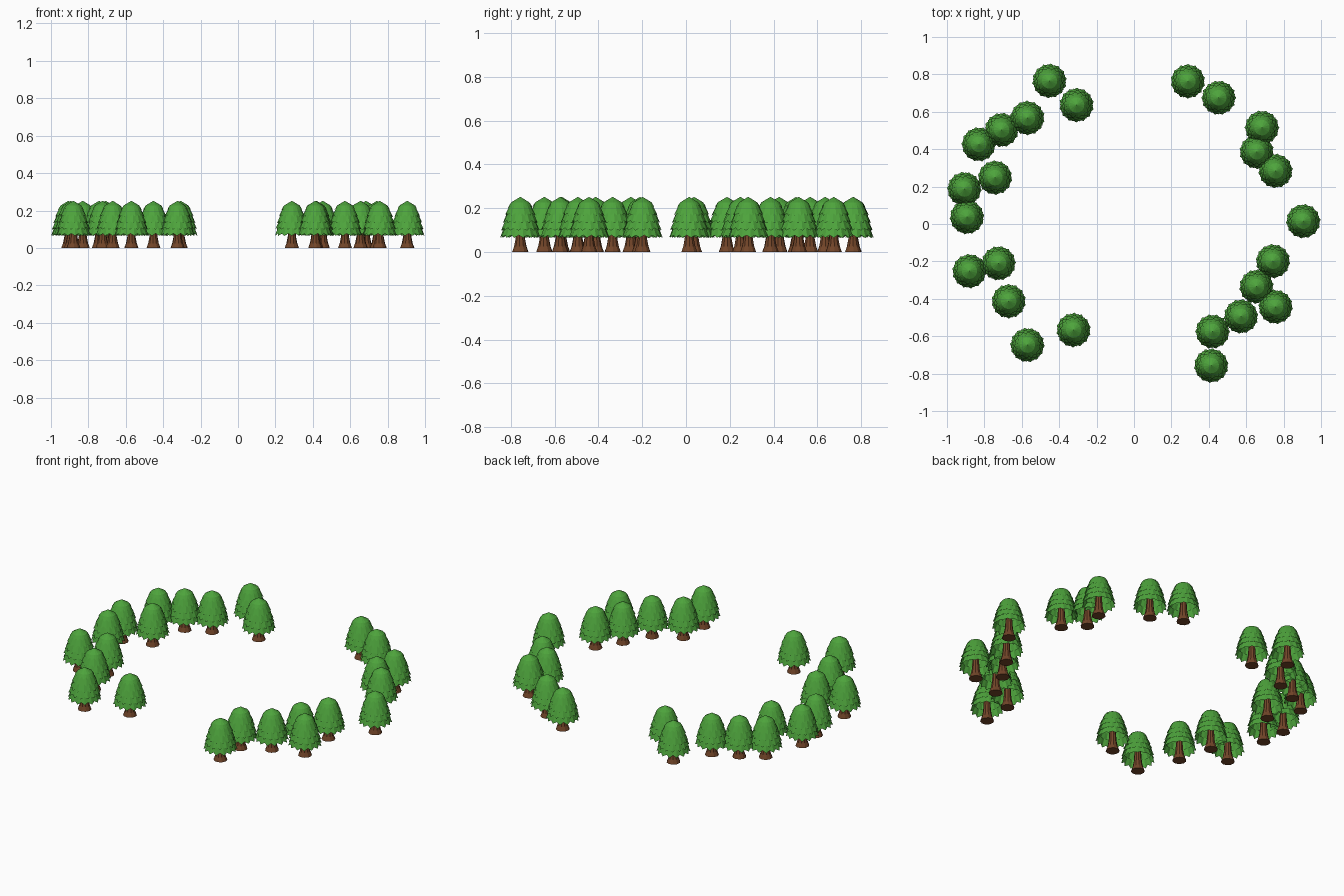
import bpy, bmesh, math, random

if "Cube" in bpy.data.objects:
    bpy.data.objects.remove(bpy.data.objects["Cube"])

random.seed(4)


def material(name, color):
    m = bpy.data.materials.new(name)
    m.diffuse_color = (*color, 1)
    m.use_nodes = True
    m.node_tree.nodes["Principled BSDF"].inputs["Base Color"].default_value = m.diffuse_color
    return m


leaf = material("leaf green", (0.075, 0.37, 0.045))
bark = material("bark brown", (0.17, 0.06, 0.022))


def ring(bm, count, radius, z, notch=1.0, lift=0.0, turn=0.0):
    """Ring of vertices; odd ones are pulled in and lifted to make pleats."""
    verts = []
    for i in range(count):
        a = 2 * math.pi * (i + turn) / count
        r = radius * (notch if i % 2 else 1)
        verts.append(bm.verts.new((r * math.cos(a), r * math.sin(a), z + (lift if i % 2 else 0))))
    return verts


def bridge(bm, low, high):
    n = len(low)
    for i in range(n):
        j = (i + 1) % n
        bm.faces.new((low[i], low[j], high[j], high[i]))


def finish(bm, name, mat):
    mesh = bpy.data.meshes.new(name)
    bm.to_mesh(mesh)
    bm.free()
    mesh.materials.append(mat)
    return mesh


# Flared trunk reaching up inside the hollow canopy
bm = bmesh.new()
rings = [ring(bm, 10, r, z) for r, z in
         ((0.038, 0), (0.029, 0.025), (0.022, 0.06), (0.018, 0.12), (0.014, 0.21))]
for low, high in zip(rings, rings[1:]):
    bridge(bm, low, high)
bm.faces.new(rings[0][::-1])
bm.faces.new(rings[-1])
trunk_mesh = finish(bm, "trunk", bark)

# Canopy of overlapping pleated leaf skirts, closed by a pointed cap
tiers = [(0.093, 0.065), (0.089, 0.098), (0.081, 0.132), (0.071, 0.166), (0.056, 0.202)]
SIDES = 28
bm = bmesh.new()
for k, (radius, z) in enumerate(tiers):
    turn = k * 0.9
    low = ring(bm, SIDES, radius, z, 0.9, 0.012, turn)
    if k < len(tiers) - 1:
        r2, z2 = tiers[k + 1]
        bridge(bm, low, ring(bm, SIDES, r2 * 0.84, z2 + 0.014, 0.97, 0, turn))
    else:
        mid = ring(bm, SIDES, 0.042, 0.227, 0.97, 0, turn)
        bridge(bm, low, mid)
        tip = bm.verts.new((0, 0, 0.252))
        for i in range(SIDES):
            bm.faces.new((mid[i], mid[(i + 1) % SIDES], tip))
canopy_mesh = finish(bm, "canopy", leaf)

# Two curved groves, left and right
left = [(-.452, .765), (-.307, .636), (-.57, .567), (-.708, .503), (-.83, .426),
        (-.743, .248), (-.907, .187), (-.893, .037), (-.88, -.252), (-.724, -.21),
        (-.67, -.413), (-.57, -.647), (-.323, -.567)]
right = [(.288, .763), (.453, .675), (.684, .515), (.656, .386), (.757, .284),
         (.905, .015), (.743, -.199), (.655, -.335), (.757, -.443), (.572, -.494),
         (.42, -.575), (.413, -.757)]
for x, y in left + right:
    spin = random.uniform(0, math.tau)
    for name, mesh in (("tree_trunk", trunk_mesh), ("tree_canopy", canopy_mesh)):
        ob = bpy.data.objects.new(name, mesh)
        ob.location = (x, y, 0)
        ob.rotation_euler.z = spin
        bpy.context.collection.objects.link(ob)
